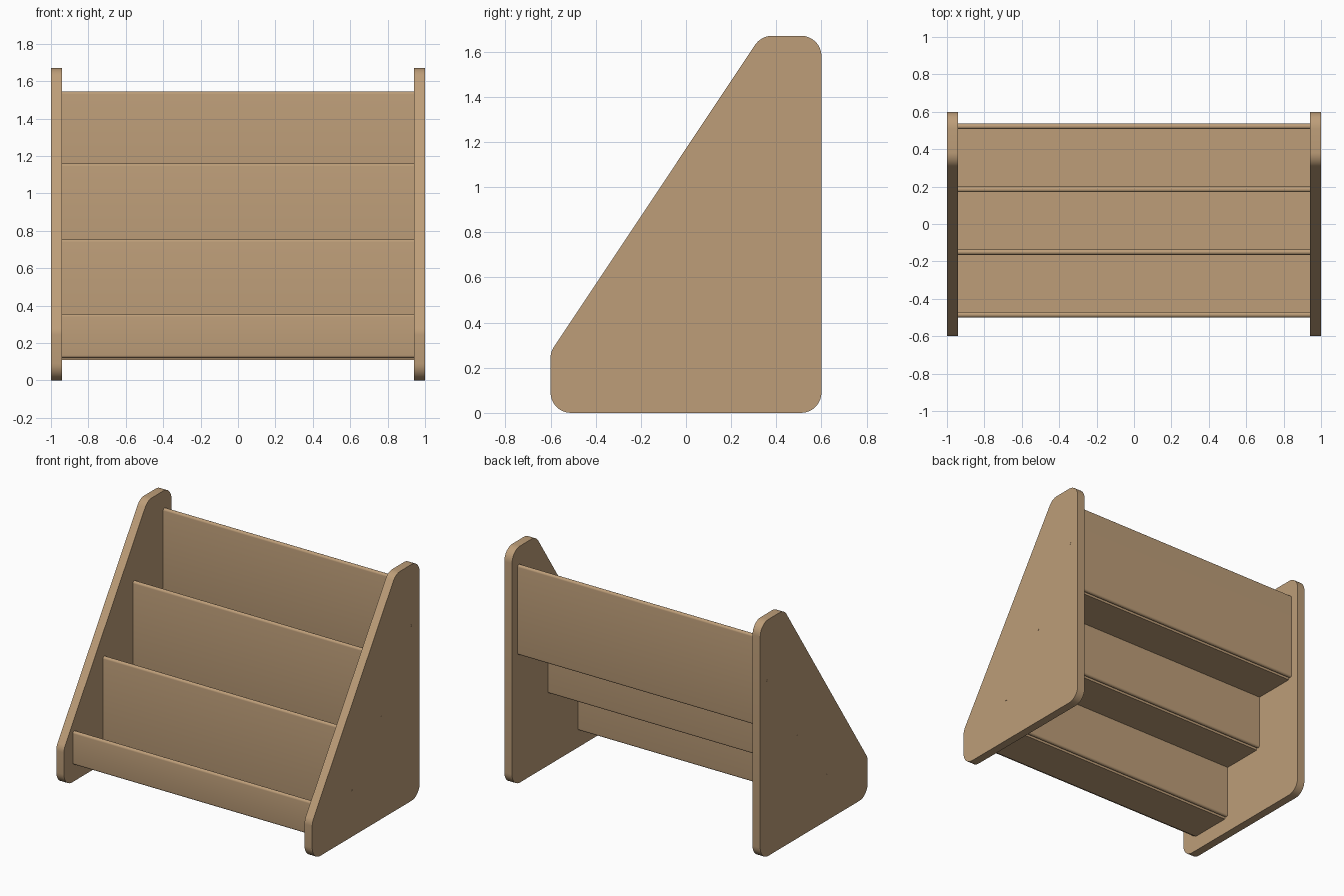
import bpy, bmesh, math
from mathutils import Vector

if "Cube" in bpy.data.objects:
    bpy.data.objects.remove(bpy.data.objects["Cube"])

wood = bpy.data.materials.new("tan_wood")
wood.diffuse_color = (0.51, 0.34, 0.19, 1)
wood.use_nodes = True
wood.node_tree.nodes["Principled BSDF"].inputs["Base Color"].default_value = wood.diffuse_color


def fillet(points, seg=8):
    """Round each (y, z, radius) corner of a closed profile."""
    out = []
    n = len(points)
    for i, (y, z, r) in enumerate(points):
        p = Vector((y, z))
        a = (Vector(points[i - 1][:2]) - p).normalized()
        b = (Vector(points[(i + 1) % n][:2]) - p).normalized()
        if r == 0:
            out.append(p)
            continue
        half = a.angle(b) / 2
        centre = p + (a + b).normalized() * r / math.sin(half)
        t = r / math.tan(half)
        start, end = p + a * t - centre, p + b * t - centre
        turn = math.atan2(start.x * end.y - start.y * end.x, start.dot(end))
        for k in range(seg + 1):
            c, s = math.cos(turn * k / seg), math.sin(turn * k / seg)
            out.append(centre + Vector((start.x * c - start.y * s,
                                        start.x * s + start.y * c)))
    return out


def extrude_x(name, profile, x0, x1):
    """Make a solid from a (y, z) profile between x0 and x1."""
    bm = bmesh.new()
    face = bm.faces.new([bm.verts.new((x0, y, z)) for y, z in profile])
    ext = bmesh.ops.extrude_face_region(bm, geom=[face])["geom"]
    verts = [v for v in ext if isinstance(v, bmesh.types.BMVert)]
    bmesh.ops.translate(bm, verts=verts, vec=(x1 - x0, 0, 0))
    bmesh.ops.recalc_face_normals(bm, faces=bm.faces[:])
    mesh = bpy.data.meshes.new(name)
    bm.to_mesh(mesh)
    bm.free()
    mesh.materials.append(wood)
    obj = bpy.data.objects.new(name, mesh)
    bpy.context.collection.objects.link(obj)
    bpy.ops.object.select_all(action='DESELECT')
    obj.select_set(True)
    bpy.context.view_layer.objects.active = obj
    bpy.ops.object.shade_smooth_by_angle(angle=math.radians(30))
    return obj


# Sloped side panels with rounded corners
R = 0.09
side = fillet([(-0.6, 0, R), (0.6, 0, R), (0.6, 1.67, R),
               (0.333, 1.67, R), (-0.6, 0.27, R)])
screws = [(-0.15, 0.32), (0.18, 0.72), (0.515, 1.24)]
for sx, label in ((-1, "left"), (1, "right")):
    extrude_x(f"{label}_side_panel", side, sx * 0.94, sx)
    # Round dowel ends on the outer faces
    for i, (y, z) in enumerate(screws):
        ring = [(y + 0.012 * math.cos(k * math.tau / 12),
                 z + 0.012 * math.sin(k * math.tau / 12)) for k in range(12)]
        extrude_x(f"{label}_dowel_{i + 1}", ring, sx * 0.99, sx * 1.001)

# Upright boards with rounded long edges: (y centre, bottom, top)
T = 0.015
boards = [(-0.485, 0.12, 0.355), (-0.15, 0.12, 0.755),
          (0.185, 0.51, 1.16), (0.522, 0.91, 1.545)]
for i, (y, lo, hi) in enumerate(boards):
    r = T * 0.98
    outline = fillet([(y - T, lo, r), (y + T, lo, r),
                      (y + T, hi, r), (y - T, hi, r)], 5)
    extrude_x(f"upright_board_{i + 1}", outline, -0.94, 0.94)

# Shelves stepping up between neighbouring boards
for i in range(3):
    y0, y1 = boards[i][0] + T, boards[i + 1][0] - T
    z = boards[i + 1][1] - 0.01
    extrude_x(f"shelf_{i + 1}",
              [(Vector((y, h))) for y, h in
               ((y0, z), (y1, z), (y1, z + 0.03), (y0, z + 0.03))],
              -0.94, 0.94)
